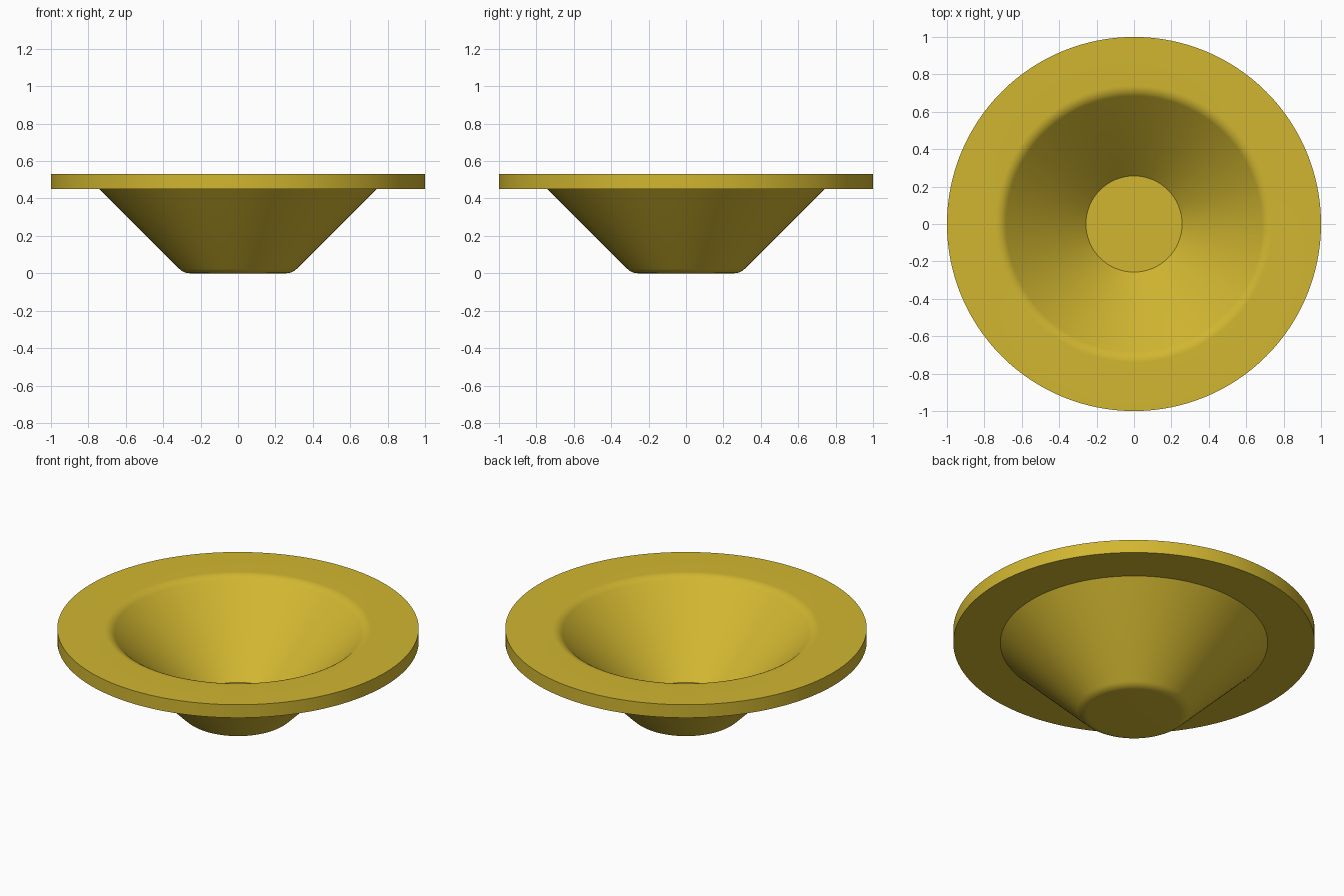
import bpy, bmesh, math

if "Cube" in bpy.data.objects:
    bpy.data.objects.remove(bpy.data.objects["Cube"])

SEGMENTS = 128
T = 0.08                       # sheet thickness, also the fillet radius
TAN = T * math.tan(math.pi / 8)  # tangent length of a 45 degree fillet


def arc(cx, cz, start, end, steps=8):
    """Points on a fillet arc, angles in degrees."""
    return [(cx + T * math.cos(math.radians(start + (end - start) * i / steps)),
             cz + T * math.sin(math.radians(start + (end - start) * i / steps)))
            for i in range(steps + 1)]


# Closed wall section from the underside centre round to the floor centre
profile = [(0, 0)]
profile += arc(0.29 - TAN, T, -90, -45)           # rounded foot
profile += [(0.74, 0.45), (1, 0.45), (1, 0.53)]   # cone and flat rim
profile += arc(0.707 + TAN, 0.53 - T, 90, 135)    # rounded mouth
profile += [(0.257, T), (0, T)]                   # inner cone and floor

# Lathe the section about the z axis
bm = bmesh.new()
verts = [bm.verts.new((r, 0, z)) for r, z in profile]
edges = [bm.edges.new(pair) for pair in zip(verts, verts[1:])]
bmesh.ops.spin(bm, geom=verts + edges, cent=(0, 0, 0), axis=(0, 0, 1),
               angle=math.tau, steps=SEGMENTS, use_duplicate=False)
bmesh.ops.remove_doubles(bm, verts=bm.verts, dist=1e-5)
bmesh.ops.recalc_face_normals(bm, faces=bm.faces)

mesh = bpy.data.meshes.new("flanged_cone")
bm.to_mesh(mesh)
bm.free()
cone = bpy.data.objects.new("flanged_cone", mesh)
bpy.context.collection.objects.link(cone)

# Single yellow finish
yellow = bpy.data.materials.new("mustard_yellow")
yellow.diffuse_color = (0.64, 0.47, 0.03, 1)
yellow.use_nodes = True
yellow.node_tree.nodes["Principled BSDF"].inputs["Base Color"].default_value = yellow.diffuse_color
mesh.materials.append(yellow)

bpy.context.view_layer.objects.active = cone
cone.select_set(True)
bpy.ops.object.shade_smooth_by_angle(angle=math.radians(30))
